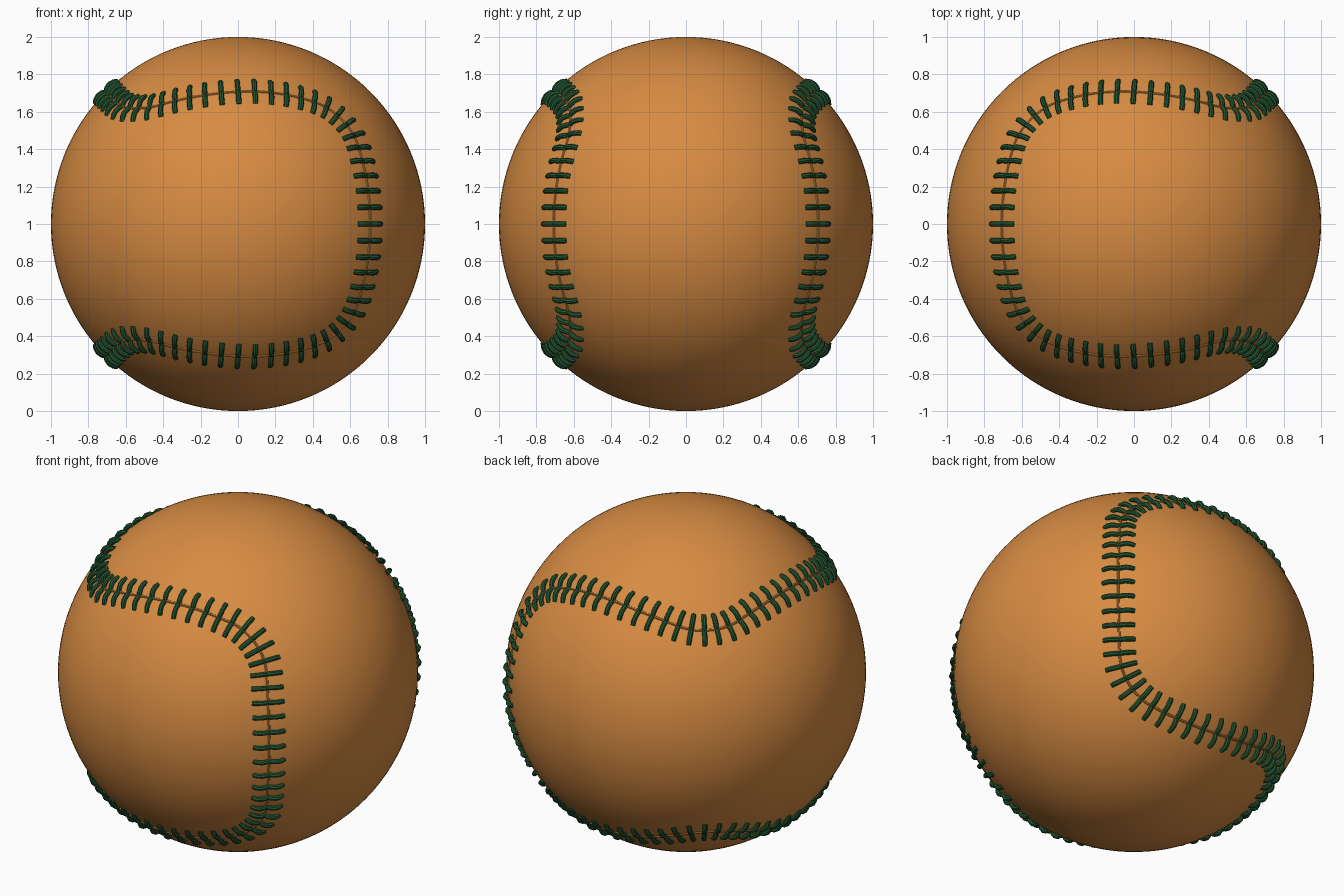
import bpy
from math import pi, sin, cos
from mathutils import Vector, Matrix

if "Cube" in bpy.data.objects:
    bpy.data.objects.remove(bpy.data.objects["Cube"])

CENTRE = Vector((0, 0, 1))
STEPS = 15      # stitches per eighth of the seam
FILLET = 0.35   # rounding of the seam corners, on a cube of half-size 1


def material(name, color):
    m = bpy.data.materials.new(name)
    m.diffuse_color = (*color, 1)
    m.use_nodes = True
    m.node_tree.nodes["Principled BSDF"].inputs["Base Color"].default_value = m.diffuse_color
    return m


leather = material("tan_leather", (0.68, 0.26, 0.055))
thread = material("green_thread", (0.017, 0.095, 0.033))


# Seam: rounded cube edges projected on the sphere, one eighth first
def face_point(d):
    a, arc = 1 - FILLET, FILLET * pi / 2
    if d < a:
        x, z = 1, d
    elif d < a + arc:
        q = (d - a) / FILLET
        x, z = a + FILLET * cos(q), a + FILLET * sin(q)
    else:
        x, z = a - (d - a - arc), 1
    return Vector((x, -1, z)).normalized()


def eighth(n):
    total = 2 * (1 - FILLET) + FILLET * pi / 2
    dense = [face_point(total * i / 600) for i in range(601)]
    lengths = [0]
    for p, q in zip(dense, dense[1:]):
        lengths.append(lengths[-1] + (q - p).length)
    pts = []
    for k in range(n + 1):
        s = k / n
        s += 0.12 / (2 * pi) * sin(2 * pi * s)   # closer spacing at corners
        i = min(range(601), key=lambda j: abs(lengths[j] - s * lengths[-1]))
        p = dense[i]
        if s > 0.5:
            p = Matrix.Rotation(-0.012 * sin(2 * pi * (s - 0.5)), 3, 'X') @ p
        pts.append(p)
    return pts


def seam_loop(n):
    e = eighth(n)
    quarter = e + [Vector((-p.x, -p.z, -p.y)) for p in reversed(e[:-1])]
    loop = []
    for sy, sz, flip in ((1, 1, 0), (-1, 1, 1), (-1, -1, 0), (1, -1, 1)):
        q = [Vector((p.x, p.y * sy, p.z * sz)) for p in quarter]
        if flip:
            q.reverse()
        loop += q[:-1]
    return loop


def tubes(name, paths, radius, mat, closed=False):
    cu = bpy.data.curves.new(name, 'CURVE')
    cu.dimensions = '3D'
    cu.bevel_depth = radius
    cu.bevel_resolution = 2
    cu.use_fill_caps = True
    for path in paths:
        sp = cu.splines.new('POLY')
        sp.points.add(len(path) - 1)
        for pt, co in zip(sp.points, path):
            pt.co = (*(co + CENTRE), 1)
        sp.use_cyclic_u = closed
    cu.materials.append(mat)
    ob = bpy.data.objects.new(name, cu)
    bpy.context.collection.objects.link(ob)
    bpy.ops.object.select_all(action='DESELECT')
    ob.select_set(True)
    bpy.context.view_layer.objects.active = ob
    bpy.ops.object.convert(target='MESH')
    bpy.ops.object.shade_smooth_by_angle()


# Ball
bpy.ops.mesh.primitive_uv_sphere_add(segments=128, ring_count=64, radius=1, location=CENTRE)
ball = bpy.context.object
ball.name = "ball"
ball.data.materials.append(leather)
bpy.ops.object.shade_smooth()

# Thin raised seam line
tubes("seam", [seam_loop(STEPS * 3)], 0.007, leather, closed=True)

# Stitches: two small arched tubes at every step, one each side of the seam
loop = seam_loop(STEPS)
paths = []
for i, p in enumerate(loop):
    along = loop[(i + 1) % len(loop)] - loop[i - 1]
    side = p.cross(along).normalized()
    for s in (-1, 1):
        paths.append([(p + side * s * u).normalized() * r for u, r in
                      ((0.003, 1.0), (0.018, 1.01), (0.042, 1.015),
                       (0.066, 1.01), (0.086, 0.997))])
tubes("stitches", paths, 0.014, thread)
